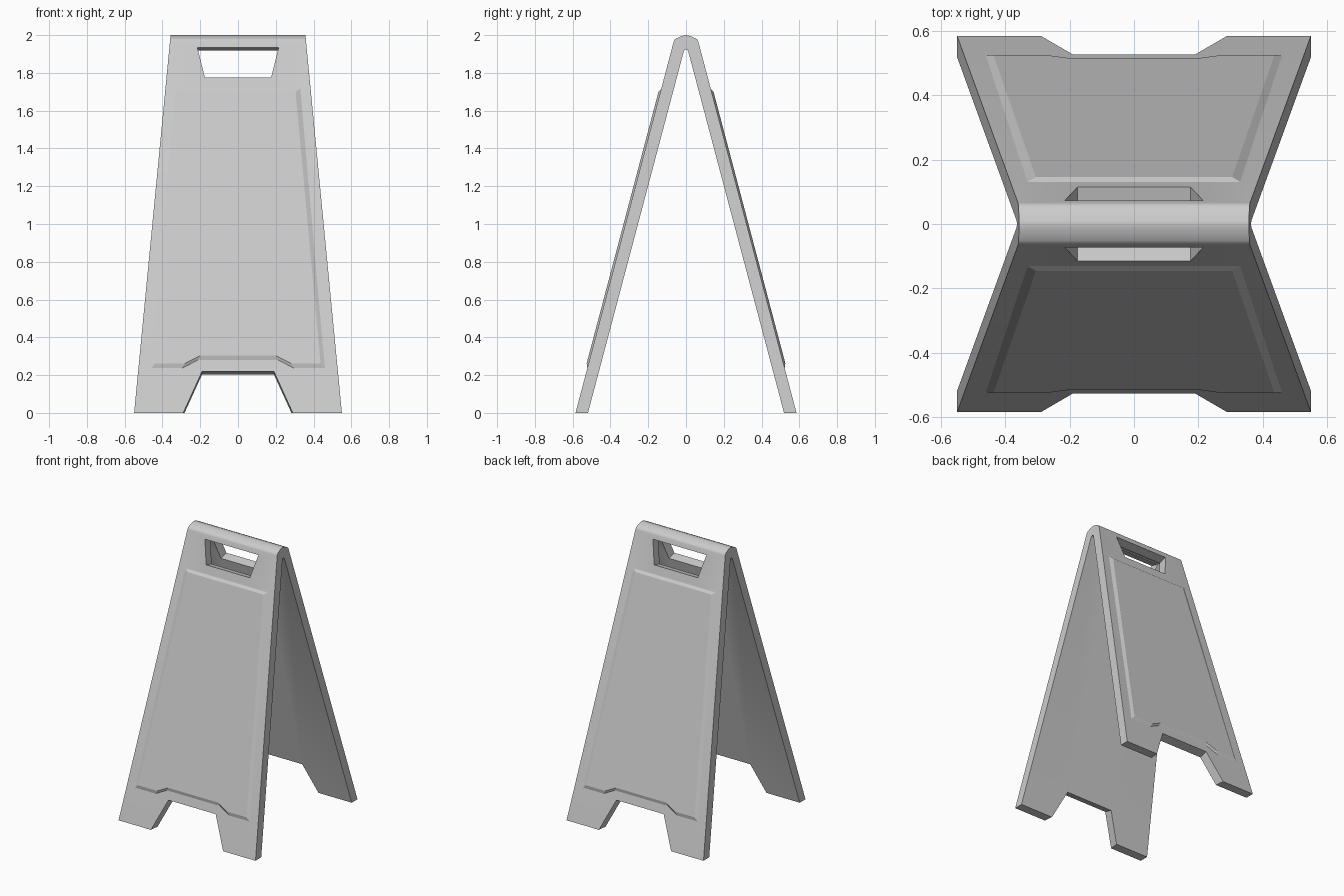
import bpy, bmesh, math
from mathutils import Vector

if "Cube" in bpy.data.objects:
    bpy.data.objects.remove(bpy.data.objects["Cube"])

SLOPE = 0.2645                                   # lean of each board (dy/dz)
NORMAL = Vector((0, 1, SLOPE)).normalized()      # outward direction of a board


def on_board(x, z, side, offset=0.0):
    """Point on the outer face of a board, lifted along its normal."""
    p = Vector((x, 0.585 - SLOPE * z, z)) + NORMAL * offset
    p.y *= side
    return p


def mirrored(half):
    """Complete a half outline by mirroring it in the first coordinate."""
    return half + [(-a, b) for a, b in reversed(half) if abs(a) > 1e-6]


def bridge(bm, loop_a, loop_b):
    a = [bm.verts.new(p) for p in loop_a]
    b = [bm.verts.new(p) for p in loop_b]
    n = len(a)
    for i in range(n):
        bm.faces.new((a[i], a[(i + 1) % n], b[(i + 1) % n], b[i]))
    bm.faces.new(a[::-1])
    bm.faces.new(b)


def finish(bm, name):
    bmesh.ops.recalc_face_normals(bm, faces=bm.faces[:])
    mesh = bpy.data.meshes.new(name)
    bm.to_mesh(mesh)
    bm.free()
    ob = bpy.data.objects.new(name, mesh)
    bpy.context.collection.objects.link(ob)
    return ob


def activate(ob):
    bpy.ops.object.select_all(action='DESELECT')
    ob.select_set(True)
    bpy.context.view_layer.objects.active = ob


# Folded A-shaped body: side profile stretched between tapering sides
outer = [(0.585, 0), (0.065, 1.966), (0.061, 1.975), (0.052, 1.982),
         (0.031, 1.992), (0.012, 1.998), (0, 2.0)]
inner = [(0.006, 1.924), (0.011, 1.917), (0.519, 0)]
profile = outer + [(-y, z) for y, z in reversed(outer[:-1])]
profile += [(-y, z) for y, z in reversed(inner)] + inner


def half_width(z):
    return 0.55 - 0.0965 * z


bm = bmesh.new()
bridge(bm, [(-half_width(z), y, z) for y, z in profile],
       [(half_width(z), y, z) for y, z in profile])
body = finish(bm, "folding_sign_body")

# Cutters for the carry handles and the gaps between the feet
handle = mirrored([(0.175, 1.775), (0.215, 1.935)])
foot_gap = mirrored([(0.313, -0.05), (0.19, 0.22)])
bm = bmesh.new()
for side in (-1, 1):
    for outline, depth in ((handle, 0.07), (foot_gap, 0.12)):
        bridge(bm, [on_board(x, z, side, 0.05) for x, z in outline],
               [on_board(x, z, side, -depth) for x, z in outline])
cutter = finish(bm, "opening_cutter")
cutter.hide_render = True

activate(body)
mod = body.modifiers.new("openings", 'BOOLEAN')
mod.operation = 'DIFFERENCE'
mod.solver = 'EXACT'
mod.object = cutter
bpy.ops.object.modifier_apply(modifier=mod.name)
bpy.data.objects.remove(cutter)
bpy.ops.object.shade_smooth_by_angle(angle=math.radians(35))

# Raised display panels with a sloping rim
rim = mirrored([(0.215, 0.275), (0.30, 0.232), (0.465, 0.232), (0.335, 1.72)])
face = mirrored([(0.20, 0.30), (0.28, 0.26), (0.437, 0.26), (0.305, 1.697)])
for side, name in ((-1, "front_panel"), (1, "back_panel")):
    bm = bmesh.new()
    bridge(bm, [on_board(x, z, side, -0.002) for x, z in rim],
           [on_board(x, z, side, 0.010) for x, z in face])
    panel = finish(bm, name)
    activate(panel)
    bpy.ops.object.shade_smooth_by_angle(angle=math.radians(15))
